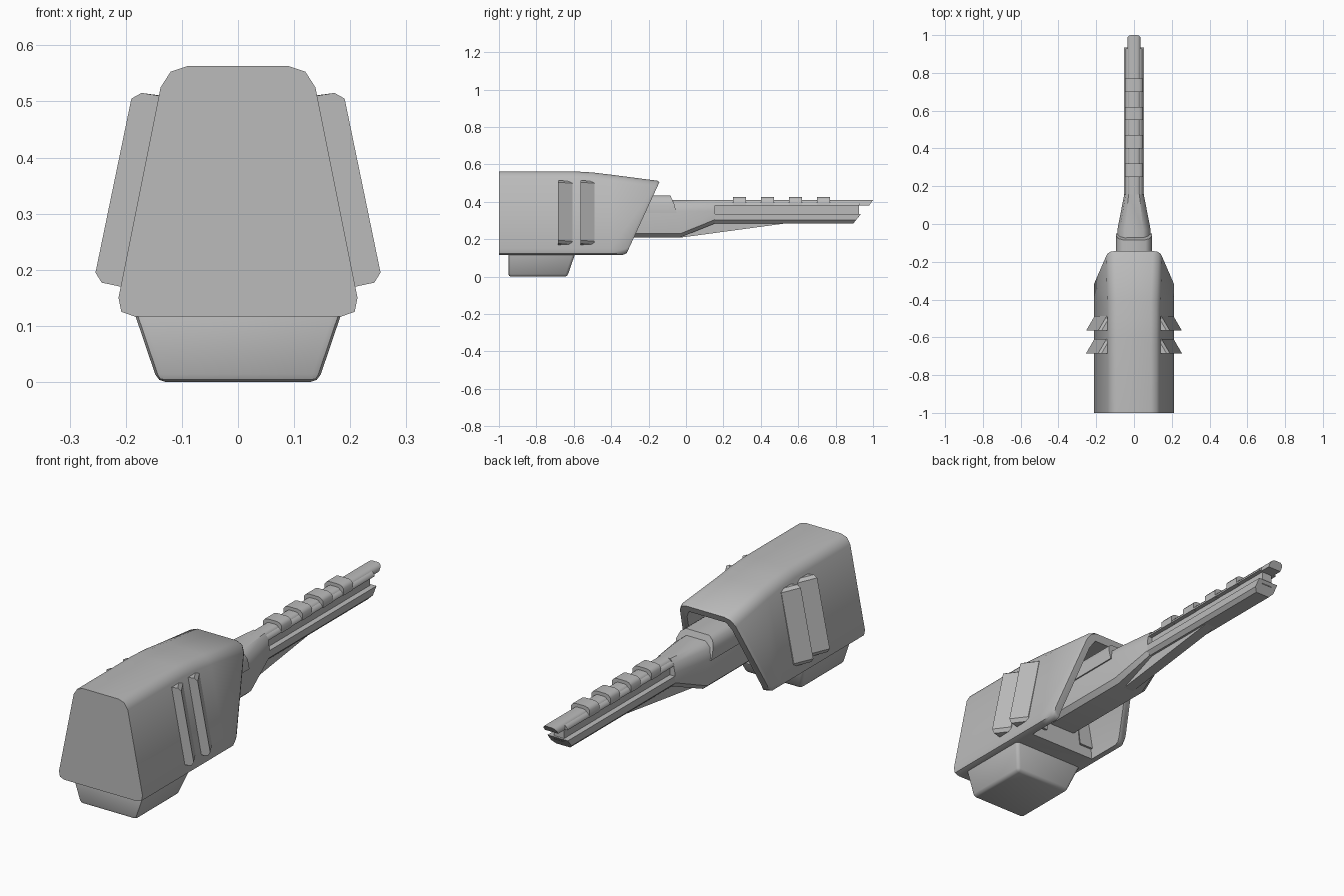
import bpy, bmesh, math

old = bpy.data.objects.get("Cube")
if old:
    bpy.data.objects.remove(old)

grey = bpy.data.materials.new("plain_grey")
grey.use_nodes = True
grey.diffuse_color = (0.5, 0.5, 0.5, 1)
grey.node_tree.nodes["Principled BSDF"].inputs["Base Color"].default_value = (0.5, 0.5, 0.5, 1)


def loft(name, rings):
    """Skin a row of closed rings that share a point count, capped at both ends."""
    bm = bmesh.new()
    loops = [[bm.verts.new(p) for p in ring] for ring in rings]
    n = len(loops[0])
    for a, b in zip(loops, loops[1:]):
        for i in range(n):
            j = (i + 1) % n
            bm.faces.new((a[i], a[j], b[j], b[i]))
    bm.faces.new(loops[0])
    bm.faces.new(loops[-1])
    bmesh.ops.recalc_face_normals(bm, faces=bm.faces)
    mesh = bpy.data.meshes.new(name)
    bm.to_mesh(mesh)
    bm.free()
    mesh.materials.append(grey)
    ob = bpy.data.objects.new(name, mesh)
    bpy.context.collection.objects.link(ob)
    return ob


def activate(ob):
    bpy.ops.object.select_all(action='DESELECT')
    ob.select_set(True)
    bpy.context.view_layer.objects.active = ob


def finish(ob, angle=50, bevel=0):
    activate(ob)
    if bevel:
        mod = ob.modifiers.new("rounding", 'BEVEL')
        mod.width, mod.segments, mod.limit_method = bevel, 2, 'ANGLE'
        bpy.ops.object.modifier_apply(modifier=mod.name)
    bpy.ops.object.shade_smooth_by_angle(angle=math.radians(angle))
    return ob


def mirrored(half):
    """Complete a right-hand outline of (x, z) points, listed bottom to top."""
    return half + [(-x, z) for x, z in reversed(half)]


def side_prism(name, outline, width, bevel=0):
    """Extrude a (y, z) side outline across the centre line."""
    rings = [[(x, y, z) for y, z in outline] for x in (-width, width)]
    return finish(loft(name, rings), 40, bevel)


# Hull: rounded trapezoid with a falling roof and a raked rear end
section = mirrored([(0.185, 0.117), (0.208, 0.125), (0.213, 0.15), (0.138, 0.525),
                    (0.12, 0.553), (0.09, 0.563)])


def hull_ring(y, drop, shrink=1.0, rake=False, push=0.0):
    ring = []
    for x, z in section:
        if z > 0.5:
            z -= drop
            x += math.copysign(0.2 * drop, x) if z < 0.53 else 0
        z = 0.32 + (z - 0.32) * shrink
        yy = -0.14 + (z - 0.51) * 0.46 + push if rake else y
        ring.append((x * shrink, yy, z))
    return ring


hull = loft("hull", [hull_ring(-1, 0), hull_ring(-0.6, 0), hull_ring(-0.5, 0.006),
                     hull_ring(-0.4, 0.018), hull_ring(0, 0.05, rake=True, push=-0.015),
                     hull_ring(0, 0.05, 0.96, rake=True)])

# Rear cavity, open towards the back and underneath
hollow = [(0.178, 0.05), (0.17, 0.15), (0.115, 0.44), (0.095, 0.475)]
cutter = loft("cavity_cutter", [[(x, y, z) for x, z in mirrored(hollow)] for y in (-0.5, 0.2)])
cutter.hide_render = True
cut = hull.modifiers.new("cavity", 'BOOLEAN')
cut.object, cut.operation, cut.solver = cutter, 'DIFFERENCE', 'EXACT'
activate(hull)
bpy.ops.object.modifier_apply(modifier=cut.name)
bpy.data.objects.remove(cutter)
finish(hull, 48)

# Side vents: wedges standing proud at the front and fading into the hull
vent_outline = [(0.14, 0.17), (0.21, 0.17), (0.243, 0.177), (0.254, 0.195),
                (0.19, 0.505), (0.172, 0.515), (0.14, 0.51), (0.10, 0.5)]
for side, label in ((1, "left"), (-1, "right")):
    for number, y in enumerate((-0.685, -0.565)):
        front = [(side * x, y, z) for x, z in vent_outline]
        back = [(side * (x - 0.045), y + 0.077, z - 0.006) for x, z in vent_outline]
        finish(loft(f"{label}_vent_{number + 1}", [front, back]), 35)

# Magazine block under the hull
mag_rings = []
for z, w, rear in ((0.13, 0.187, -0.59), (0.0, 0.143, -0.635)):
    mag_rings.append([(-w, -0.95, z), (w, -0.95, z), (w, rear, z), (-w, rear, z)])
finish(loft("magazine", mag_rings), 40, 0.014)


# Barrel base, tapering from the hull to the rails
def barrel_ring(y, w, low, high):
    half = [(w * 0.75, low), (w, low + 0.02), (w, high - 0.06),
            (w * 0.85, high - 0.02), (w * 0.55, high)]
    return [(x, y, z) for x, z in mirrored(half)]


finish(loft("barrel_base", [barrel_ring(-0.56, 0.088, 0.21, 0.41),
                            barrel_ring(-0.03, 0.088, 0.21, 0.41),
                            barrel_ring(0.155, 0.052, 0.285, 0.41)]), 40)

# Collar saddled over the barrel base
collar = mirrored([(0.094, 0.34), (0.094, 0.39), (0.082, 0.42), (0.06, 0.435)])
collar_rings = [[(x, y, z) for x, z in collar] for y in (-0.45, -0.09)]
collar_rings.append([(x, -0.05 - max(0, z - 0.36) * 0.45, z) for x, z in collar])
finish(loft("collar", collar_rings), 40)

# Fin below the barrel
side_prism("lower_fin", [(-0.04, 0.21), (-0.02, 0.21), (0.55, 0.287), (0.1, 0.295)], 0.026)

# Lower rail, narrow core and upper rail leave a groove along each side
lower = mirrored([(0.036, 0.285), (0.052, 0.302), (0.052, 0.335)])
finish(loft("lower_rail", [[(x, 0.14, z) for x, z in lower],
                           [(x, 0.895 + (z - 0.285) * 0.8, z) for x, z in lower]]), 30)
side_prism("rail_core", [(0.13, 0.32), (0.925, 0.32), (0.925, 0.39), (0.13, 0.39)], 0.026)


def capped_rail(name, start, end, w, low, high, slant=0.0):
    outline = mirrored([(w, low), (w, high - 0.015), (w * 0.8, high - 0.004), (w * 0.5, high)])
    rings = [[(x, start, z) for x, z in outline],
             [(x, end - (high - z) * slant, z) for x, z in outline]]
    return finish(loft(name, rings), 50)


capped_rail("upper_rail_rear", 0.14, 0.93, 0.046, 0.38, 0.402)
capped_rail("upper_rail", 0.10, 1.0, 0.034, 0.38, 0.41, 0.7)

# Four bands over the upper rail
for i in range(4):
    start = 0.25 + 0.15 * i
    capped_rail(f"rail_band_{i + 1}", start, start + 0.07, 0.048, 0.379, 0.425)
